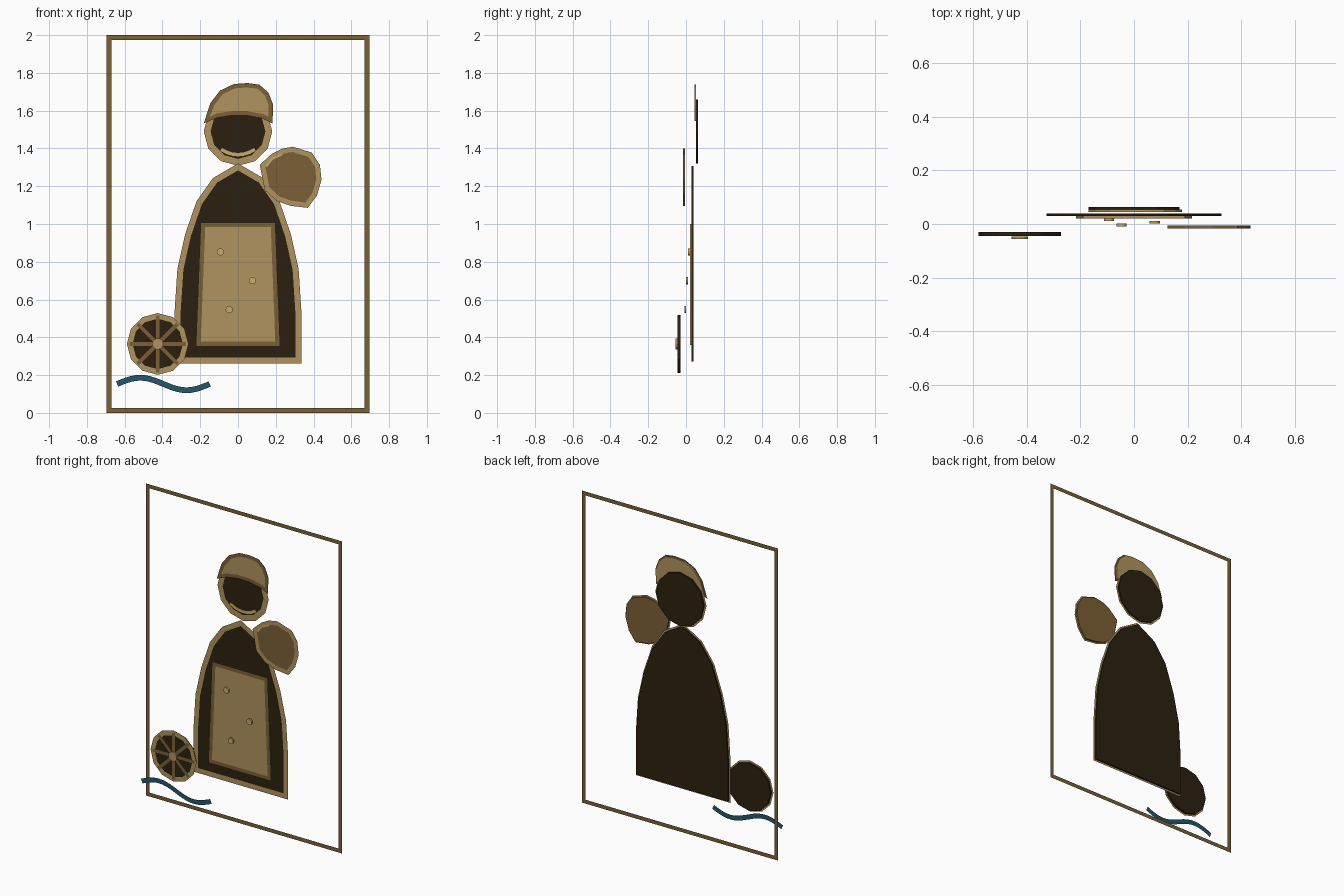
import bpy, bmesh
from math import sin, cos, pi, radians
from mathutils import Vector

cube = bpy.data.objects.get("Cube")
if cube:
    bpy.data.objects.remove(cube)


def material(name, r, g, b):
    m = bpy.data.materials.new(name)
    m.use_nodes = True
    m.diffuse_color = (r, g, b, 1)
    m.node_tree.nodes["Principled BSDF"].inputs["Base Color"].default_value = (r, g, b, 1)
    return m


TAN = material("tan", .434, .292, .114)
BROWN = material("brown", .198, .117, .036)
DARK = material("dark_brown", .024, .0144, .0052)
GOLD = material("pale_gold", .584, .402, .144)
TEAL = material("teal", .017, .093, .147)


def finish(name, bm, mat):
    me = bpy.data.meshes.new(name)
    bm.to_mesh(me)
    bm.free()
    me.materials.append(mat)
    ob = bpy.data.objects.new(name, me)
    bpy.context.collection.objects.link(ob)
    return ob


def plate(name, pts, y, mat, thick=.01):
    """Solid slab with outline pts (x, z), front face at y."""
    bm = bmesh.new()
    face = bm.faces.new([bm.verts.new((x, y, z)) for x, z in pts])
    ext = bmesh.ops.extrude_face_region(bm, geom=[face])
    moved = [v for v in ext["geom"] if isinstance(v, bmesh.types.BMVert)]
    bmesh.ops.translate(bm, vec=(0, thick, 0), verts=moved)
    bmesh.ops.recalc_face_normals(bm, faces=bm.faces)
    return finish(name, bm, mat)


def strip(name, pts, y, mat, inner, outer, closed=True):
    """Flat mitred ribbon along pts; clockwise outlines have outer on the left."""
    p = [Vector(q) for q in pts]
    n = len(p)
    bm = bmesh.new()
    pairs = []
    for i in range(n):
        a = p[i - 1] if closed or i > 0 else None
        b = p[(i + 1) % n] if closed or i < n - 1 else None
        dirs = [d.normalized() for d in
                ([p[i] - a] if a else []) + ([b - p[i]] if b else [])]
        norms = [Vector((-d.y, d.x)) for d in dirs]
        m = sum(norms, Vector((0, 0))).normalized()
        m /= max(m.dot(norms[0]), .5)
        pairs.append([bm.verts.new((q.x, y, q.y))
                      for q in (p[i] + m * outer, p[i] - m * inner)])
    for i in range(n if closed else n - 1):
        (a, b), (c, d) = pairs[i], pairs[(i + 1) % n]
        bm.faces.new((a, b, d, c))
    return finish(name, bm, mat)


def ring(cx, cz, r, n=12):
    return [(cx + r * sin(2 * pi * i / n), cz + r * cos(2 * pi * i / n)) for i in range(n)]


# Picture frame
strip("frame", [(-.69, .005), (-.69, 1.995), (.69, 1.995), (.69, .005)],
      .06, BROWN, .02, .005)

# Robe, mirrored from its right half
half = [(.125, 1.235), (.21, 1.115), (.27, .94), (.31, .76), (.325, .53), (.325, .272)]
robe = [(0, 1.308)] + half + [(-x, z) for x, z in reversed(half)]
plate("robe", robe, .03, DARK)
strip("robe_trim", robe, .0285, TAN, .021, .011)

# Apron with buttons
apron = [(-.19, 1.0), (.19, 1.0), (.215, .36), (-.215, .36)]
plate("apron", apron, .02, TAN)
strip("apron_trim", apron, .0185, BROWN, .017, .008)
for i, (x, z, y) in enumerate([(-.093, .852, .011), (.077, .7, .001), (-.047, .547, -.009)]):
    plate(f"button_{i + 1}", ring(x, z, .019), y, GOLD)

# Head with smile
head = ring(0, 1.49, .17)
plate("head", head, .053, DARK)
strip("head_trim", head, .0515, TAN, .024, .011)
smile = [(x / 100, 1.367 + .028 * (x / 9) ** 2) for x in range(-9, 10, 3)]
strip("smile", smile, .05, GOLD, .009, .009, False)

# Cap
cap = [(-.17, 1.545), (-.14, 1.635), (-.09, 1.7), (-.02, 1.733), (.05, 1.738),
       (.11, 1.73), (.155, 1.69), (.178, 1.63), (.175, 1.545), (.13, 1.567),
       (.05, 1.582), (-.03, 1.583), (-.11, 1.571)]
plate("cap", cap, .044, TAN)
strip("cap_trim", cap, .0425, BROWN, .015, .008)

# Sack carried at the shoulder, with a highlight
sack = [(.125, 1.31), (.185, 1.365), (.235, 1.39), (.29, 1.4), (.385, 1.37), (.425, 1.31),
        (.433, 1.235), (.41, 1.155), (.365, 1.095), (.28, 1.105), (.21, 1.13), (.15, 1.185)]
plate("sack", sack, -.016, BROWN)
strip("sack_trim", sack, -.0175, TAN, .018, .009)
strip("sack_highlight", [(.15, 1.305), (.18, 1.345), (.235, 1.37)],
      -.0185, GOLD, .006, .006, False)

# Wheel with spokes and hub
cx, cz = -.425, .365
rim = ring(cx, cz, .153)
plate("wheel", rim, -.044, DARK, .014)
strip("wheel_rim", rim, -.0455, TAN, .019, .01)
for k in range(8):
    a = radians(45 * k)
    strip(f"spoke_{k + 1}", [(cx, cz), (cx + .15 * cos(a), cz + .15 * sin(a))],
          -.0465 - k * .0001, BROWN, .01, .01, False)
plate("hub", ring(cx, cz, .03), -.056, TAN)

# Water wave
wave = [(-.64 + .49 * t / 20, .153 + .033 * sin(2 * pi * t / 20)) for t in range(21)]
strip("wave", wave, -.06, TEAL, .015, .015, False)
